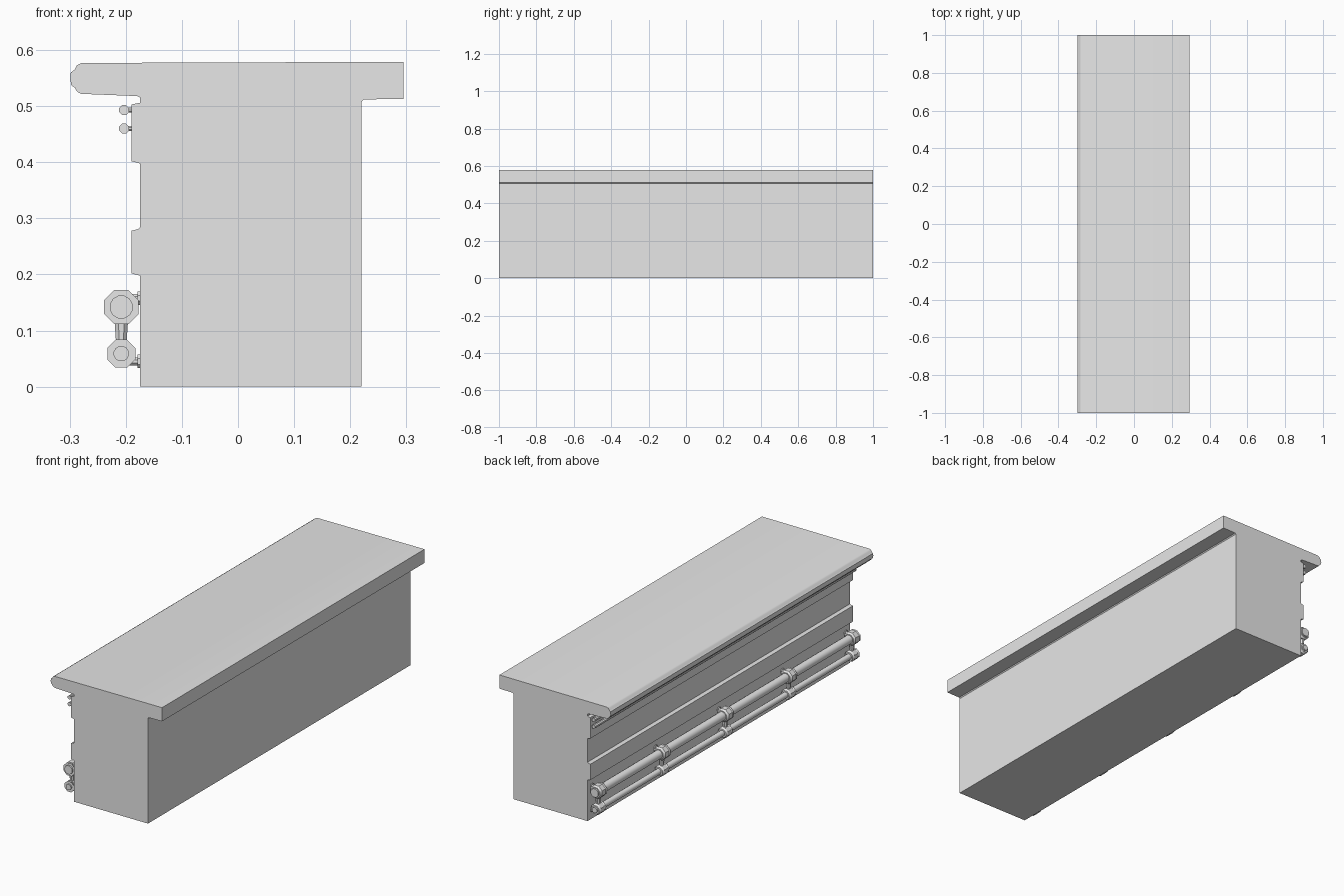
import bpy
import bmesh
from math import pi, radians
from mathutils import Matrix

cube = bpy.data.objects.get("Cube")
if cube:
    bpy.data.objects.remove(cube, do_unlink=True)

grey = bpy.data.materials.new("plain_grey")
grey.use_nodes = True
COLOUR = (0.8, 0.8, 0.8, 1)
grey.diffuse_color = COLOUR
grey.node_tree.nodes["Principled BSDF"].inputs["Base Color"].default_value = COLOUR


def finish(bm, name, angle=40):
    bmesh.ops.recalc_face_normals(bm, faces=bm.faces[:])
    mesh = bpy.data.meshes.new(name)
    bm.to_mesh(mesh)
    bm.free()
    mesh.materials.append(grey)
    obj = bpy.data.objects.new(name, mesh)
    bpy.context.collection.objects.link(obj)
    bpy.ops.object.select_all(action="DESELECT")
    obj.select_set(True)
    bpy.context.view_layer.objects.active = obj
    bpy.ops.object.shade_smooth_by_angle(angle=radians(angle))
    return obj


def extrude_profile(name, points, half=1.0):
    """Sweep an x/z outline along y."""
    bm = bmesh.new()
    face = bm.faces.new([bm.verts.new((x, -half, z)) for x, z in points])
    new = bmesh.ops.extrude_face_region(bm, geom=[face])["geom"]
    verts = [g for g in new if isinstance(g, bmesh.types.BMVert)]
    bmesh.ops.translate(bm, verts=verts, vec=(0, 2 * half, 0))
    return finish(bm, name)


def add_cylinder(bm, centre, radius, length, axis, sides=12, end_radius=None):
    turn = {"X": Matrix.Rotation(pi / 2, 4, "Y"),
            "Y": Matrix.Rotation(pi / 2, 4, "X"),
            "Z": Matrix.Identity(4)}[axis]
    spin = Matrix.Rotation(pi / sides, 4, "Z")
    bmesh.ops.create_cone(bm, cap_ends=True, segments=sides, radius1=radius,
                          radius2=radius if end_radius is None else end_radius,
                          depth=length, matrix=Matrix.Translation(centre) @ turn @ spin)


def add_collar(bm, centre, radius, width):
    """Octagonal collar with chamfered rims."""
    x, y, z = centre
    rim = width * 0.2
    add_cylinder(bm, centre, radius, width - 2 * rim, "Y", 8)
    for s in (-1, 1):
        small, big = radius * 0.8, radius
        r1, r2 = (big, small) if s < 0 else (small, big)
        # the cone axis points to -y after turning
        add_cylinder(bm, (x, y + s * (width / 2 - rim / 2), z), r2 if s < 0 else r1,
                     rim, "Y", 8, r1 if s < 0 else r2)


# Counter body with two raised mouldings on the customer side
extrude_profile("counter_body", [
    (0.22, 0), (0.22, 0.515), (-0.175, 0.515), (-0.175, 0.506), (-0.19, 0.503),
    (-0.19, 0.402), (-0.175, 0.398), (-0.175, 0.284), (-0.178, 0.281),
    (-0.19, 0.278), (-0.19, 0.202), (-0.175, 0.198), (-0.175, 0)])

# Worktop with a rounded nose
extrude_profile("worktop", [
    (0.295, 0.579), (-0.279, 0.577), (-0.287, 0.573), (-0.291, 0.565),
    (-0.298, 0.56), (-0.299, 0.548), (-0.297, 0.537), (-0.291, 0.533),
    (-0.287, 0.526), (-0.28, 0.522), (-0.18, 0.518), (-0.174, 0.515),
    (-0.174, 0.506), (0.219, 0.506), (0.224, 0.512), (0.295, 0.513)])

# Trim rails under the worktop
for name, z in (("upper_trim_rail", 0.493), ("lower_trim_rail", 0.46)):
    bm = bmesh.new()
    add_cylinder(bm, (-0.203, 0, z), 0.0095, 1.99, "Y", 8)
    for i in range(-2, 3):
        add_cylinder(bm, (-0.193, i * 0.483, z), 0.005, 0.014, "X", 8)
    finish(bm, name)

# Foot rail: two pipes carried by five brackets
RAIL_X = -0.208
PIPES = (("upper", 0.142, 0.021, 0.033), ("lower", 0.059, 0.014, 0.027))
for name, z, pipe_radius, collar_radius in PIPES:
    bm = bmesh.new()
    add_cylinder(bm, (RAIL_X, 0, z), pipe_radius, 1.99, "Y", 12)
    finish(bm, name + "_foot_rail")

for i in range(-2, 3):
    y = i * 0.483
    bm = bmesh.new()
    for name, z, pipe_radius, collar_radius in PIPES:
        add_collar(bm, (RAIL_X, y, z), collar_radius, 0.045)
        # wall mount arm and flange
        wall_z = z + (0.016 if name == "upper" else -0.014)
        add_cylinder(bm, (-0.185, y, wall_z), 0.008, 0.025, "X", 8)
        add_cylinder(bm, (-0.177, y, wall_z), 0.013, 0.005, "X", 8)
    # waisted post between the collars
    add_cylinder(bm, (RAIL_X, y, 0.097), 0.01, 0.04, "Z", 8, 0.013)
    finish(bm, "foot_rail_bracket_%d" % (i + 3))
